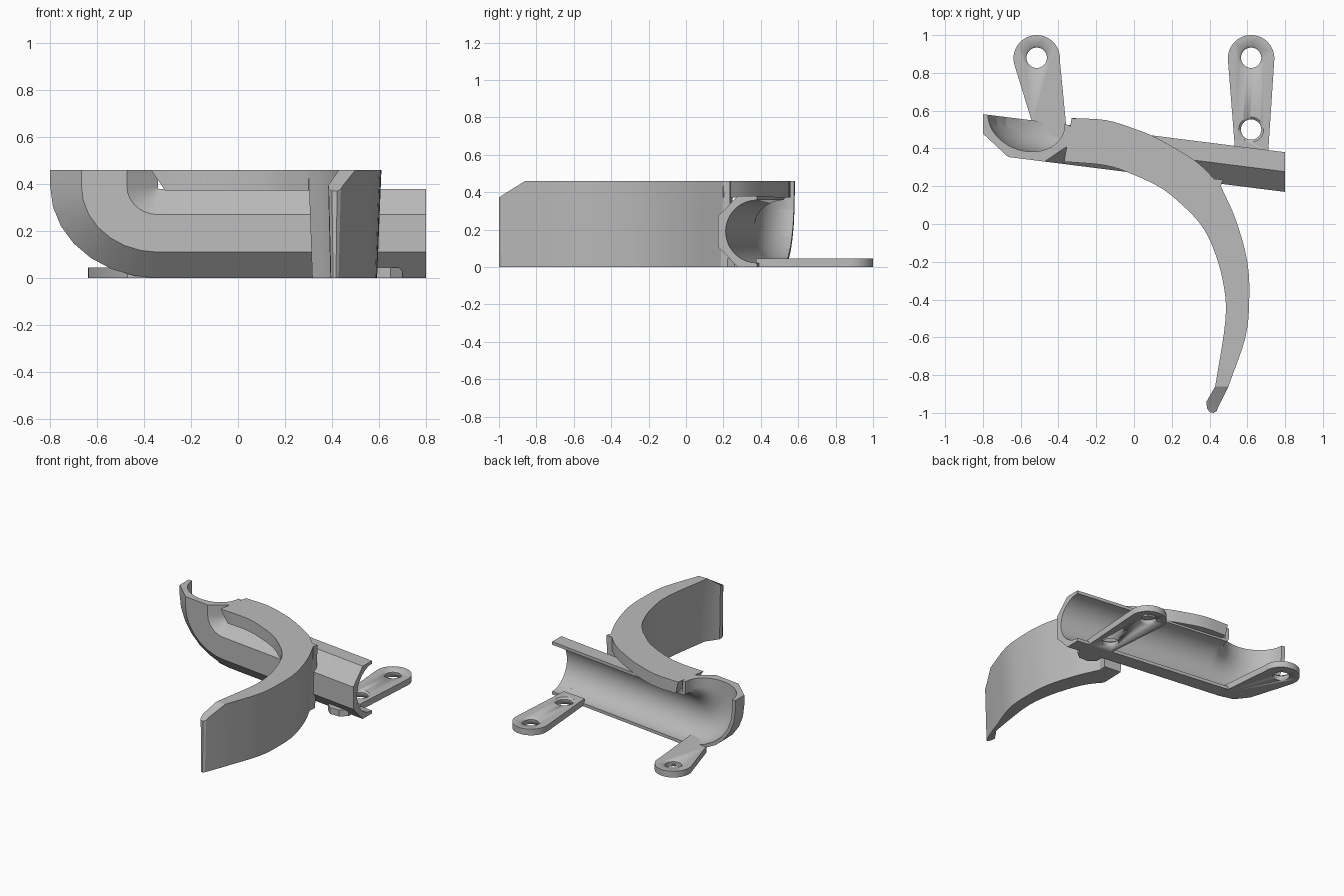
import bpy, bmesh, math
from mathutils import Vector

cube = bpy.data.objects.get("Cube")
if cube:
    bpy.data.objects.remove(cube, do_unlink=True)

grey = bpy.data.materials.new("plain grey")
grey.use_nodes = True
COLOUR = (0.5, 0.5, 0.5, 1)
grey.diffuse_color = COLOUR
grey.node_tree.nodes["Principled BSDF"].inputs["Base Color"].default_value = COLOUR


def loft(name, rings, angle=25):
    """Join equal-sized closed rings of points into a capped solid."""
    bm = bmesh.new()
    rows = [[bm.verts.new(p) for p in ring] for ring in rings]
    n = len(rows[0])
    for a, b in zip(rows, rows[1:]):
        for i in range(n):
            j = (i + 1) % n
            bm.faces.new((a[i], a[j], b[j], b[i]))
    bm.faces.new(rows[0][::-1])
    bm.faces.new(rows[-1])
    bmesh.ops.recalc_face_normals(bm, faces=bm.faces)
    mesh = bpy.data.meshes.new(name)
    bm.to_mesh(mesh)
    bm.free()
    obj = bpy.data.objects.new(name, mesh)
    bpy.context.collection.objects.link(obj)
    mesh.materials.append(grey)
    bpy.ops.object.select_all(action='DESELECT')
    obj.select_set(True)
    bpy.context.view_layer.objects.active = obj
    bpy.ops.object.shade_smooth_by_angle(angle=math.radians(angle))
    return obj


def prism(name, outline, z0, z1):
    return loft(name, [[(x, y, z) for x, y in outline] for z in (z0, z1)])


def arc(cx, cy, r, start, end, steps):
    angles = [math.radians(start + (end - start) * i / steps) for i in range(steps + 1)]
    return [(cx + r * math.cos(a), cy + r * math.sin(a)) for a in angles]


def smooth_path(points, steps=4):
    """Catmull-Rom curve through the points."""
    pts = [Vector(p) for p in points]
    pts = [2 * pts[0] - pts[1]] + pts + [2 * pts[-1] - pts[-2]]
    out = []
    for a, b, c, d in zip(pts, pts[1:], pts[2:], pts[3:]):
        for i in range(steps):
            t = i / steps
            out.append(b + (c - a) * t / 2 + (a - 2.5 * b + 2 * c - d / 2) * t * t
                       + (1.5 * (b - c) + (d - a) / 2) * t ** 3)
    return out + [pts[-2]]


# Half-octagon gutter with a round channel, turned upward at its right end
section = [(.21, 0), (.107, 0), (0, .11), (0, .27), (.107, .38), (.21, .38)]
section += arc(.21, .19, .168, 90, 270, 24)


def front_y(x):
    return .17 + .126 * (.8 - x)


def gutter_ring(place):
    ring = []
    for depth, h in section:
        x, z = place(h)
        ring.append((x, front_y(x) + depth, z))
    return ring


rings = [gutter_ring(lambda h: (.8, h))]
BEND = 7
for i in range(BEND + 1):
    a = math.pi / 2 * i / BEND
    rings.append(gutter_ring(lambda h: (-.34 - 1.21 * (.38 - h) * math.sin(a),
                                        .39 - (.39 - h) * math.cos(a))))
rings.append(gutter_ring(lambda h: (-.34 - 1.21 * (.38 - h), .46)))
loft("gutter", rings, 12)

# Curved blade: outer and inner edges
outer_top = smooth_path([(-.33, .56), (-.15, .55), (0, .505), (.13, .45), (.33, .33), (.46, .2)])
inner_top = smooth_path([(-.37, .33), (-.15, .31), (0, .26), (.16, .18), (.3, .06)])
outer_low = smooth_path([(.46, .2), (.54, .02), (.6, -.2), (.61, -.4), (.59, -.6), (.5, -.86)])
inner_low = smooth_path([(.3, .06), (.365, -.02), (.42, -.13), (.47, -.3), (.485, -.5), (.43, -.86)])

# Flat arm resting on top of the gutter, bevelled at its free end
arm = [tuple(p) for p in outer_top] + [tuple(p) for p in reversed(inner_top)]
loft("blade_arm", [[(max(x, -.31) if z < .4 else x, y, z) for x, y in arm]
                   for z in (.372, .46)])


# Full-height blade, slightly narrower at the bottom, with a sloping rounded tip
def blade_ring(o, i, top, taper=.022):
    side = (Vector(o) - Vector(i)).normalized() * taper
    bo, bi = Vector(o) - side, Vector(i) + side
    return [(*o, top), (*i, top), (*bi, 0), (*bo, 0)]


blade = [blade_ring((.47, .235), (.3, .25), .46)]
blade += [blade_ring(o, i, .46) for o, i in zip(outer_low, inner_low)]
blade += [blade_ring((.448, -.965), (.384, -.94), .395, .01),
          blade_ring((.438, -.99), (.386, -.975), .378, .01),
          blade_ring((.422, -1), (.4, -.996), .37, .005)]
loft("blade", blade)


# Mounting tabs with countersunk holes
def drill(tab, x, y):
    cuts = [loft("hole_cutter", [[(px, py, z) for px, py in arc(x, y, r, 0, 348.75, 31)]
                                 for z, r in levels])
            for levels in [[(-.05, .054), (.1, .054)], [(.033, .054), (.049, .07)]]]
    for cut in cuts:
        mod = tab.modifiers.new("hole", 'BOOLEAN')
        mod.operation = 'DIFFERENCE'
        mod.solver = 'EXACT'
        mod.object = cut
        bpy.context.view_layer.objects.active = tab
        bpy.ops.object.modifier_apply(modifier=mod.name)
        bpy.data.objects.remove(cut, do_unlink=True)


TAB = .045
right_tab = prism("right_tab", arc(-.515, .877, .123, -5, 195, 28)
                  + [(-.54, .54), (-.47, .45), (-.35, .42), (-.36, .53)], 0, TAB)
drill(right_tab, -.515, .88)

left_tab = prism("left_tab", arc(.62, .877, .123, -4, 184, 28)
                 + [(.535, .39), (.71, .375)], 0, TAB)
for hole_y in (.88, .5):
    drill(left_tab, .62, hole_y)

# Rounded toe of the left tab, showing below the front of the gutter
prism("left_tab_toe", [(.535, .31), (.535, .26), (.58, .22), (.65, .22), (.7, .26), (.7, .31)], 0, TAB)
